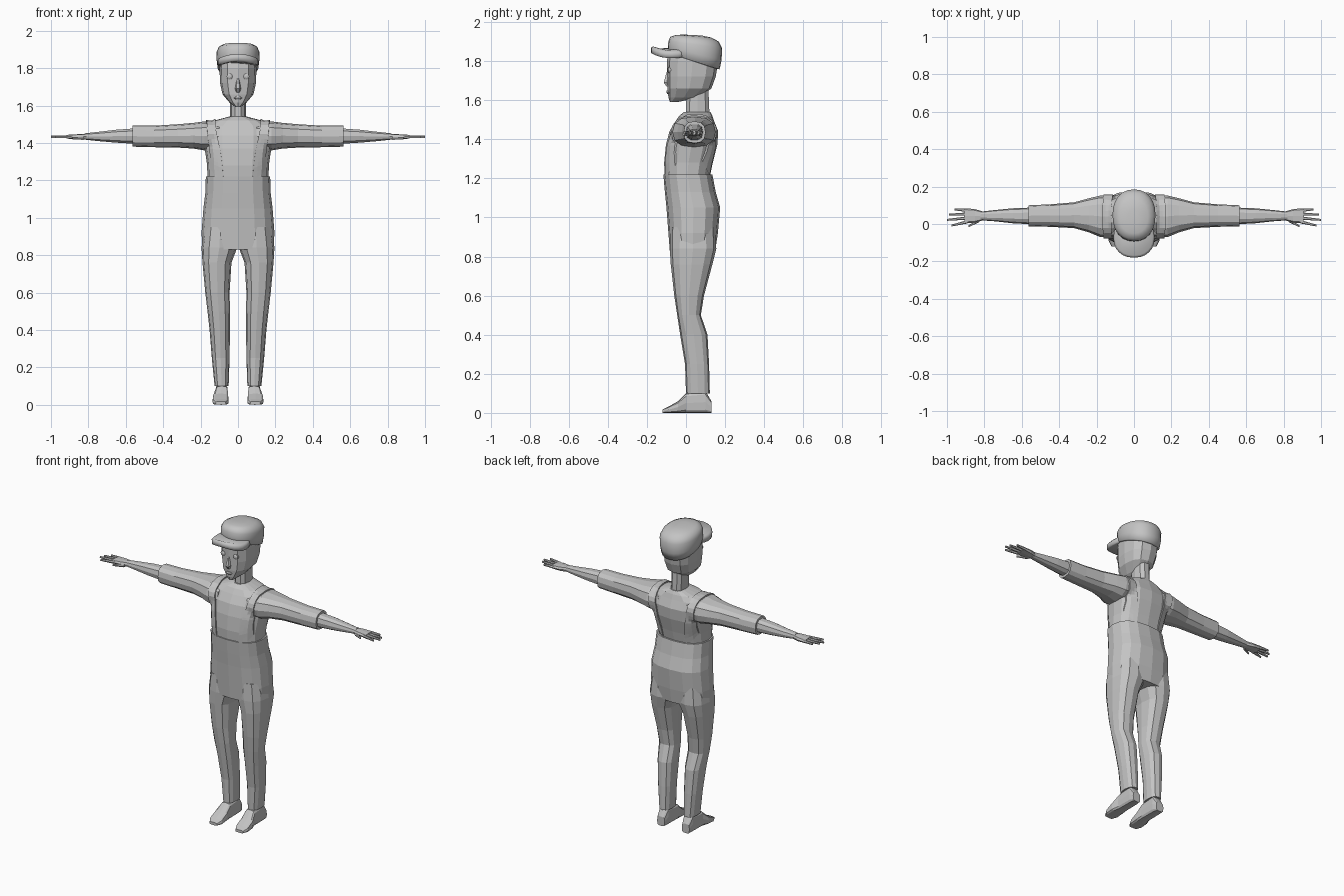
import bpy, bmesh, math
from mathutils import Vector
from mathutils.bvhtree import BVHTree

cube = bpy.data.objects.get("Cube")
if cube:
    bpy.data.objects.remove(cube, do_unlink=True)

GREY = (0.55, 0.55, 0.55, 1)
mat = bpy.data.materials.new("plain grey")
mat.use_nodes = True
mat.diffuse_color = GREY
mat.node_tree.nodes["Principled BSDF"].inputs["Base Color"].default_value = GREY


def finish(name, bm, mirror=False, smooth=False):
    """Turn a bmesh into a named object, optionally mirrored across x."""
    bmesh.ops.recalc_face_normals(bm, faces=bm.faces)
    mesh = bpy.data.meshes.new(name)
    bm.to_mesh(mesh)
    bm.free()
    mesh.materials.append(mat)
    for p in mesh.polygons:
        p.use_smooth = smooth
    obj = bpy.data.objects.new(name, mesh)
    bpy.context.collection.objects.link(obj)
    if mirror:
        m = obj.modifiers.new("mirror", "MIRROR")
        m.use_mirror_merge = False
    return obj


def skin(bm, rings):
    """Bridge closed rings of points and cap both ends."""
    loops = [[bm.verts.new(p) for p in ring] for ring in rings]
    for a, b in zip(loops, loops[1:]):
        for i in range(len(a)):
            j = (i + 1) % len(a)
            bm.faces.new((a[i], a[j], b[j], b[i]))
    bm.faces.new(loops[0])
    bm.faces.new(loops[-1])


def loft(name, axis, sections, sides=12, power=0.8, mirror=False, smooth=False):
    """Sections are (position, min a, max a, min b, max b, optional tilt)."""
    rings = []
    for t, a0, a1, b0, b1, *tilt in sections:
        ring = []
        for k in range(sides):
            ang = math.tau * k / sides
            c, s = math.cos(ang), math.sin(ang)
            a = (a0 + a1) / 2 + (a1 - a0) / 2 * math.copysign(abs(c) ** power, c)
            b = (b0 + b1) / 2 + (b1 - b0) / 2 * math.copysign(abs(s) ** power, s)
            d = t - (tilt[0] * (b - 0.045) if tilt else 0)
            ring.append({"x": (d, a, b), "y": (a, d, b), "z": (a, b, d)}[axis])
        rings.append(ring)
    bm = bmesh.new()
    skin(bm, rings)
    return finish(name, bm, mirror, smooth)


def upright(name, sections, **kw):
    """Loft up z, centred on x, from (z, half width, front y, back y, tilt)."""
    return loft(name, "z", [(s[0], -s[1], s[1], *s[2:]) for s in sections], **kw)


# Trousers
upright("overalls_waist", [
    (.83, .19, -.083, .15), (.92, .195, -.09, .163), (1.05, .185, -.10, .175),
    (1.13, .175, -.108, .152), (1.22, .172, -.116, .135)], sides=16)
loft("trouser_leg", "z", [
    (.95, .01, .18, -.08, .15), (.84, .004, .195, -.083, .155), (.76, .035, .19, -.078, .135),
    (.6, .045, .175, -.06, .092), (.5, .043, .163, -.045, .076), (.4, .043, .152, -.03, .11),
    (.25, .045, .14, -.005, .118), (.1, .05, .125, 0, .122)], mirror=True)

# Shoes
loft("shoe", "y", [
    (-.12, .065, .12, 0, .018), (-.09, .05, .136, 0, .032), (-.04, .05, .135, 0, .06),
    (0, .053, .122, 0, .1), (.1, .055, .12, 0, .11), (.13, .062, .115, 0, .06)],
    power=0.5, mirror=True)

# Shirt and arms
torso = upright("shirt_torso", [
    (1.19, .163, -.108, .118), (1.28, .165, -.112, .137), (1.37, .178, -.103, .16),
    (1.44, .18, -.085, .165), (1.49, .175, -.055, .145), (1.52, .125, -.035, .135),
    (1.54, .05, -.01, .125)], sides=16)
sleeve = loft("sleeve", "x", [
    (.1, -.07, .15, 1.37, 1.505), (.18, -.07, .152, 1.36, 1.515), (.24, -.045, .138, 1.37, 1.507),
    (.32, -.022, .116, 1.375, 1.5), (.45, -.015, .105, 1.377, 1.492), (.565, -.012, .1, 1.38, 1.492)],
    mirror=True)
loft("forearm", "x", [
    (.54, -.002, .088, 1.393, 1.48), (.65, .004, .084, 1.4, 1.472),
    (.74, .014, .075, 1.408, 1.461), (.82, .02, .066, 1.417, 1.452)], sides=10, mirror=True)

# Hands
loft("palm", "x", [
    (.8, .022, .064, 1.418, 1.45), (.85, .008, .08, 1.418, 1.447), (.905, .003, .084, 1.422, 1.444)],
    sides=8, power=0.6, mirror=True)
digits = {"index_finger": ((.89, .012), (.975, -.008)), "middle_finger": ((.89, .032), (1.0, .022)),
          "ring_finger": ((.89, .053), (.99, .05)), "little_finger": ((.89, .073), (.96, .078)),
          "thumb": ((.825, .02), (.885, -.012))}
for name, ((x0, y0), (x1, y1)) in digits.items():
    z = 1.425 if name == "thumb" else 1.433
    loft(name, "x", [(x0, y0 - .009, y0 + .009, z - .01, z + .01),
                     (x1, y1 - .005, y1 + .005, z - .006, z + .006)], sides=6, mirror=True)


# Overall straps, wrapped over the shoulders
bm = bmesh.new()
for src in (torso, sleeve):
    bm.from_mesh(src.data)
surface = BVHTree.FromBMesh(bm)
bm.free()

strap = [(230, .078, .15), (205, .088, .15), (180, .098, .155), (140, .118, .165), (90, .122, .17),
         (40, .115, .165), (0, .1, .155), (-30, .09, .15), (-64, .078, .15)]
bm = bmesh.new()
rings = []
for (d0, i0, o0), (d1, i1, o1) in zip(strap, strap[1:]):
    for f in (0, .25, .5, .75, 1)[0 if not rings else 1:]:
        ang = math.radians(d0 + (d1 - d0) * f)
        out = Vector((0, math.cos(ang), math.sin(ang)))
        inner, outer = i0 + (i1 - i0) * f, o0 + (o1 - o0) * f
        low, high = [], []
        for u in (0, .33, .67, 1):
            core = Vector((inner + (outer - inner) * u, .04, 1.38))
            hit = surface.ray_cast(core + out * .6, -out)[0] or core + out * .1
            low.append(hit - out * .01)
            high.append(hit + out * .009)
        rings.append(low + high[::-1])
skin(bm, rings)
finish("overalls_strap", bm, mirror=True)

# Neck and head
upright("neck", [(1.48, .065, -.02, .13), (1.54, .042, -.003, .122), (1.68, .042, 0, .116)], sides=10)
upright("head", [
    (1.592, .014, -.083, -.035), (1.615, .045, -.09, .07), (1.66, .083, -.095, .13),
    (1.72, .096, -.096, .152), (1.8, .099, -.098, .165), (1.86, .095, -.085, .16)])
upright("nose", [(1.745, .006, -.1, -.08), (1.69, .016, -.116, -.08), (1.67, .01, -.1, -.08)], sides=6)
upright("lips", [(1.632, .012, -.096, -.08), (1.64, .022, -.101, -.08), (1.65, .01, -.098, -.08)], sides=8)
loft("eye", "y", [
    (-.095, .038, .052, 1.748, 1.762), (-.09, .029, .061, 1.739, 1.771),
    (-.06, .029, .061, 1.739, 1.771)], sides=12, power=1, mirror=True)

# Cap
upright("cap_crown", [
    (1.797, .104, -.088, .16, .33), (1.8, .109, -.092, .172, .33), (1.84, .114, -.093, .182, .26),
    (1.885, .115, -.09, .185, .13), (1.912, .103, -.08, .168, .1), (1.927, .075, -.05, .13, .08),
    (1.933, .03, .0, .08, .05)], sides=24, power=0.9, smooth=True)
brim = upright("cap_brim", [
    (1.836, .098, -.168, .03), (1.842, .11, -.178, .035), (1.868, .11, -.18, .035),
    (1.876, .1, -.168, .03)], sides=24, power=0.9, smooth=True)
for v in brim.data.vertices:
    v.co.z -= 2.2 * v.co.x ** 2
